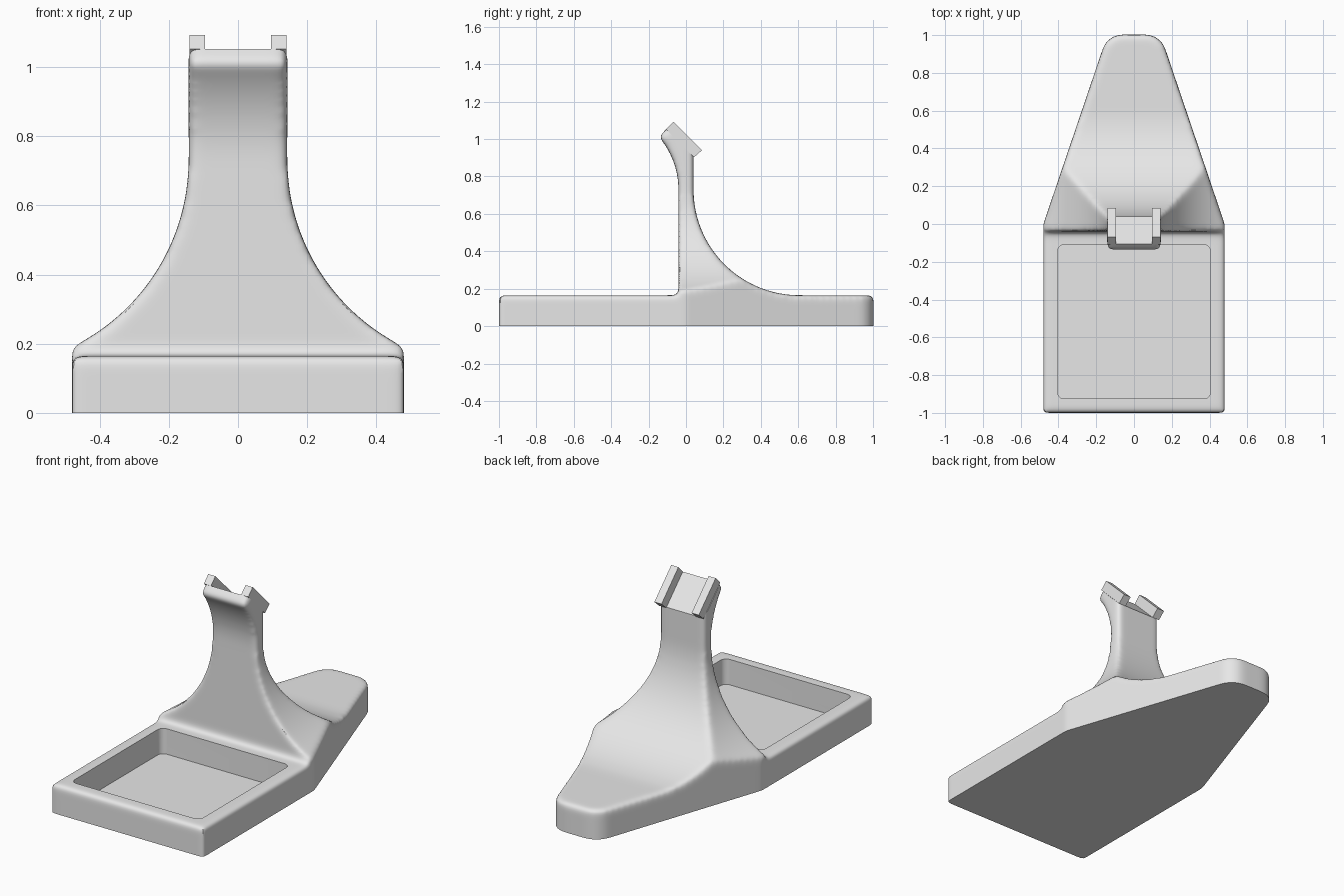
import bpy, bmesh, math
from math import radians, sin, cos

old = bpy.data.objects.get("Cube")
if old:
    bpy.data.objects.remove(old, do_unlink=True)

# One neutral grey for the whole stand
grey = bpy.data.materials.new("light_grey")
grey.use_nodes = True
grey.diffuse_color = (0.8, 0.8, 0.8, 1)
grey.node_tree.nodes["Principled BSDF"].inputs["Base Color"].default_value = (0.8, 0.8, 0.8, 1)


def arc(cx, cy, r, start, end, n=32):
    """Points on a circle, angles in degrees."""
    angles = [radians(start + (end - start) * i / n) for i in range(n + 1)]
    return [(cx + r * cos(a), cy + r * sin(a)) for a in angles]


def mirrored(half):
    """Close a half outline by mirroring it across the first coordinate."""
    return half + [(-a, b) for a, b in reversed(half)]


def prism(name, outline, axis, low, high):
    """Extrude a flat outline along the x, y or z axis."""
    place = {"x": lambda a, b, d: (d, a, b),
             "y": lambda a, b, d: (a, d, b),
             "z": lambda a, b, d: (a, b, d)}[axis]
    bm = bmesh.new()
    face = bm.faces.new([bm.verts.new(place(a, b, low)) for a, b in outline])
    extruded = bmesh.ops.extrude_face_region(bm, geom=[face])["geom"]
    verts = [v for v in extruded if isinstance(v, bmesh.types.BMVert)]
    bmesh.ops.translate(bm, verts=verts, vec=place(0, 0, high - low))
    bmesh.ops.recalc_face_normals(bm, faces=bm.faces)
    mesh = bpy.data.meshes.new(name)
    bm.to_mesh(mesh)
    bm.free()
    obj = bpy.data.objects.new(name, mesh)
    bpy.context.collection.objects.link(obj)
    return obj


def boolean(obj, cutter, operation):
    mod = obj.modifiers.new(cutter.name, "BOOLEAN")
    mod.object = cutter
    mod.operation = operation
    mod.solver = "EXACT"
    cutter.hide_render = True


# Side silhouette: base, upright neck, forward-leaning head, sweeping back
side = [(-1, -0.1), (-1, 0.165), (-0.04, 0.165)]
side += arc(-0.47, 0.73, 0.43, 0, 41, 16)
side += [(-0.05, 1.11), (0.04, 1.02)]
side += arc(0.605, 0.73, 0.565, 180, 270)
side += [(1.1, 0.165), (1.1, -0.1)]
stand = prism("stand_body", side, "x", -0.7, 0.7)

# Front silhouette: wide foot flaring into a narrow neck
front = [(0.7, -0.2), (0.7, 0.161)] + arc(0.743, 0.73, 0.6, 251, 180) + [(0.143, 1.3)]
front_shape = prism("front_silhouette", mirrored(front), "y", -1.3, 1.3)

# Plan outline: square front, tapered back with a rounded tip
plan = [(0.48, -1.2), (0.48, 0)] + arc(0.061, 0.893, 0.11, 19, 90, 10)
plan_shape = prism("plan_outline", mirrored(plan), "z", -0.3, 1.4)

# Rounded solid from the three silhouettes
boolean(stand, front_shape, "INTERSECT")
boolean(stand, plan_shape, "INTERSECT")
remesh = stand.modifiers.new("even_mesh", "REMESH")
remesh.mode = "VOXEL"
remesh.voxel_size = 0.012
soften = stand.modifiers.new("soft_edges", "SMOOTH")
soften.factor = 0.5
soften.iterations = 20

# Flat underside
ground = prism("underside_cutter", [(-2, -2), (2, -2), (2, 2), (-2, 2)], "z", -0.5, 0)

# Sloping seat on the head
seat = prism("seat_cutter", [(-0.3, 1.245), (0.2, 0.745), (0.5, 1.1), (0, 1.5)], "x", -0.5, 0.5)

# Rectangular tray with rounded corners
r = 0.035
rim = []
for cx, cy, turn in ((0.37, -0.145, 0), (-0.37, -0.145, 90),
                     (-0.37, -0.89, 180), (0.37, -0.89, 270)):
    rim += arc(cx, cy, r, turn, turn + 90, 8)
tray = prism("tray_cutter", rim, "z", 0.02, 0.4)

for cutter in (ground, seat, tray):
    boolean(stand, cutter, "DIFFERENCE")

# Apply the stack and remove the helpers
depsgraph = bpy.context.evaluated_depsgraph_get()
shaped = bpy.data.meshes.new_from_object(stand.evaluated_get(depsgraph))
stand.modifiers.clear()
stand.data = shaped
for helper in (front_shape, plan_shape, ground, seat, tray):
    bpy.data.objects.remove(helper, do_unlink=True)

# Two square rails along the edges of the seat
rail = [(-0.1075, 1.0525), (-0.0675, 1.0925), (0.085, 0.94), (0.0425, 0.9025)]
parts = [stand,
         prism("left_rail", rail, "x", 0.095, 0.14),
         prism("right_rail", rail, "x", -0.14, -0.095)]

# Colour and shading
bpy.ops.object.select_all(action="DESELECT")
for part in parts:
    part.data.materials.clear()
    part.data.materials.append(grey)
    part.select_set(True)
bpy.context.view_layer.objects.active = stand
bpy.ops.object.shade_smooth_by_angle(angle=radians(30))
